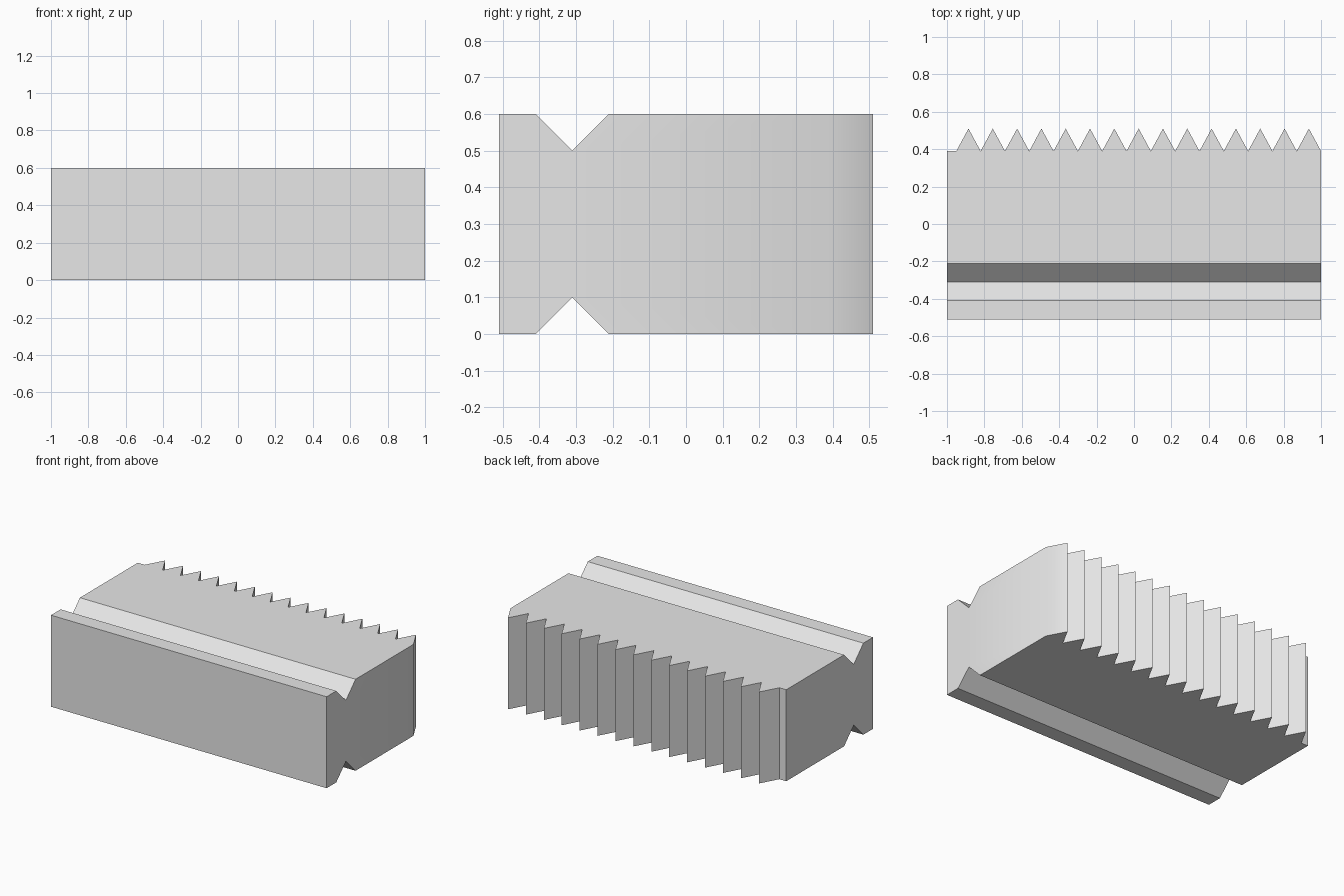
import bpy
import bmesh
import math

if "Cube" in bpy.data.objects:
    bpy.data.objects.remove(bpy.data.objects["Cube"], do_unlink=True)

HEIGHT, FRONT, VALLEY, PEAK = 0.6, -0.51, 0.39, 0.51
TEETH, PITCH = 15, 0.13
GROOVE_Y, GROOVE_DEPTH = -0.31, 0.1

grey = bpy.data.materials.new("plain grey")
grey.use_nodes = True
colour = (0.8, 0.8, 0.8, 1)
grey.diffuse_color = colour
grey.node_tree.nodes["Principled BSDF"].inputs["Base Color"].default_value = colour


def prism(name, points, offset):
    """Extrude a closed outline into a solid."""
    bm = bmesh.new()
    face = bm.faces.new([bm.verts.new(p) for p in points])
    new = bmesh.ops.extrude_face_region(bm, geom=[face])["geom"]
    verts = [v for v in new if isinstance(v, bmesh.types.BMVert)]
    bmesh.ops.translate(bm, verts=verts, vec=offset)
    bmesh.ops.recalc_face_normals(bm, faces=bm.faces)
    mesh = bpy.data.meshes.new(name)
    bm.to_mesh(mesh)
    bm.free()
    mesh.materials.append(grey)
    obj = bpy.data.objects.new(name, mesh)
    bpy.context.collection.objects.link(obj)
    return obj


# Jaw block with a row of teeth along the back
outline = [(-1, VALLEY, 0), (-1, FRONT, 0), (1, FRONT, 0), (1, VALLEY, 0)]
for i in range(TEETH):
    x = 1 - i * PITCH
    outline += [(x - PITCH / 2, PEAK, 0), (x - PITCH, VALLEY, 0)]
jaw = prism("toothed_jaw", outline, (0, 0, HEIGHT))
bpy.context.view_layer.objects.active = jaw
jaw.select_set(True)

# V grooves across the top and the underside
for name, z in (("top_groove_cutter", HEIGHT), ("bottom_groove_cutter", 0)):
    d = GROOVE_DEPTH
    diamond = [(-1.1, GROOVE_Y + dy, z + dz)
               for dy, dz in ((d, 0), (0, d), (-d, 0), (0, -d))]
    cutter = prism(name, diamond, (2.2, 0, 0))
    cutter.hide_render = True
    cut = jaw.modifiers.new(name, "BOOLEAN")
    cut.operation = "DIFFERENCE"
    cut.solver = "EXACT"
    cut.object = cutter
    bpy.ops.object.modifier_apply(modifier=cut.name)
    bpy.data.objects.remove(cutter, do_unlink=True)

bpy.ops.object.shade_smooth_by_angle(angle=math.radians(30))
